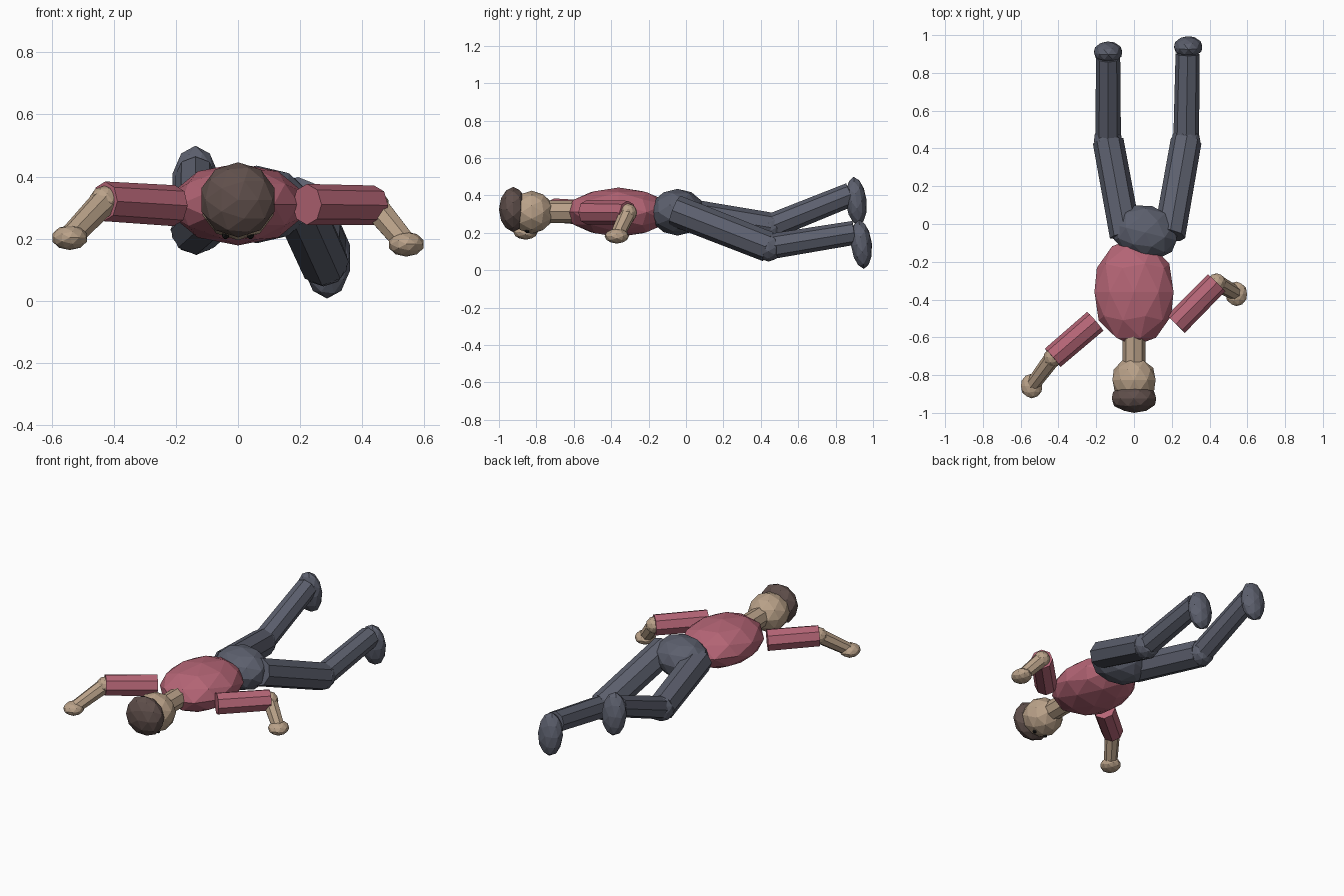
import bpy
import bmesh
from math import radians
from mathutils import Matrix, Vector, Euler

cube = bpy.data.objects.get("Cube")
if cube:
    bpy.data.objects.remove(cube, do_unlink=True)


def material(name, rgb):
    mat = bpy.data.materials.new(name)
    mat.use_nodes = True
    colour = (*rgb, 1)
    mat.diffuse_color = colour
    mat.node_tree.nodes["Principled BSDF"].inputs["Base Color"].default_value = colour
    return mat


SHIRT = material("rose shirt", (0.46, 0.13, 0.18))
TROUSERS = material("slate trousers", (0.108, 0.117, 0.156))
SKIN = material("tan skin", (0.49, 0.36, 0.25))
HAIR = material("brown hair", (0.115, 0.078, 0.07))
EYES = material("dark eyes", (0.01, 0.01, 0.01))


def finish(name, bm, mat):
    mesh = bpy.data.meshes.new(name)
    bm.to_mesh(mesh)
    bm.free()
    mesh.materials.append(mat)
    obj = bpy.data.objects.new(name, mesh)
    bpy.context.collection.objects.link(obj)
    return obj


def ellipsoid(name, mat, centre, radii, turn=(0, 0, 0), detail=2):
    """Faceted ball with its pole along the body (y), then scaled and turned."""
    bm = bmesh.new()
    bmesh.ops.create_icosphere(bm, subdivisions=detail, radius=1)
    pole = Matrix.Rotation(radians(90), 4, 'X')
    rot = Euler([radians(a) for a in turn]).to_matrix().to_4x4()
    bm.transform(Matrix.Translation(centre) @ rot @ Matrix.Diagonal((*radii, 1)) @ pole)
    return finish(name, bm, mat)


def limb(name, mat, start, end, r_start, r_end):
    """Eight-sided prism between two joints."""
    start, end = Vector(start), Vector(end)
    axis = end - start
    bm = bmesh.new()
    bmesh.ops.create_cone(bm, cap_ends=True, segments=8, radius1=r_start,
                          radius2=r_end, depth=axis.length)
    rot = axis.to_track_quat('Z', 'Y').to_matrix().to_4x4()
    bm.transform(Matrix.Translation((start + end) / 2) @ rot)
    return finish(name, bm, mat)


# Trunk and head, lying face down
ellipsoid("torso", SHIRT, (0, -0.36, 0.31), (0.22, 0.285, 0.132))
ellipsoid("hips", TROUSERS, (0.06, -0.045, 0.31), (0.18, 0.145, 0.125), (0, 0, -14))
limb("neck", SKIN, (0, -0.58, 0.313), (0, -0.75, 0.313), 0.06, 0.06)
ellipsoid("head", SKIN, (0, -0.825, 0.31), (0.12, 0.12, 0.115))
ellipsoid("hair", HAIR, (0, -0.924, 0.325), (0.124, 0.076, 0.121))
for side, sx in (("left", 1), ("right", -1)):
    ellipsoid(side + "_eye", EYES, (sx * 0.04, -0.85, 0.21), (0.013, 0.013, 0.013), detail=1)

# Arms: shoulder, elbow, hand
arms = {
    "left": ((0.222, -0.53, 0.31), (0.438, -0.311, 0.307), (0.542, -0.37, 0.182)),
    "right": ((-0.205, -0.515, 0.306), (-0.43, -0.708, 0.32), (-0.542, -0.858, 0.203)),
}
for side, (shoulder, elbow, hand) in arms.items():
    limb(side + "_upper_arm", SHIRT, shoulder, elbow, 0.066, 0.064)
    ellipsoid(side + "_elbow", SKIN, elbow, (0.05, 0.05, 0.05))
    limb(side + "_forearm", SKIN, elbow, hand, 0.045, 0.038)
    ellipsoid(side + "_hand", SKIN, hand, (0.059, 0.065, 0.04))

# Legs: hip, knee, ankle, foot
legs = {
    "left": ((0.188, -0.06, 0.32), (0.276, 0.44, 0.125), (0.284, 0.90, 0.20), (0.287, 0.938, 0.138)),
    "right": ((-0.045, -0.06, 0.31), (-0.137, 0.44, 0.228), (-0.137, 0.88, 0.405), (-0.137, 0.91, 0.368)),
}
for side, (hip, knee, ankle, foot) in legs.items():
    limb(side + "_thigh", TROUSERS, hip, knee, 0.084, 0.082)
    ellipsoid(side + "_knee", TROUSERS, knee, (0.079, 0.079, 0.079))
    limb(side + "_shin", TROUSERS, knee, ankle, 0.068, 0.064)
    ellipsoid(side + "_foot", TROUSERS, foot, (0.078, 0.056, 0.132), (6, 0, 0))
